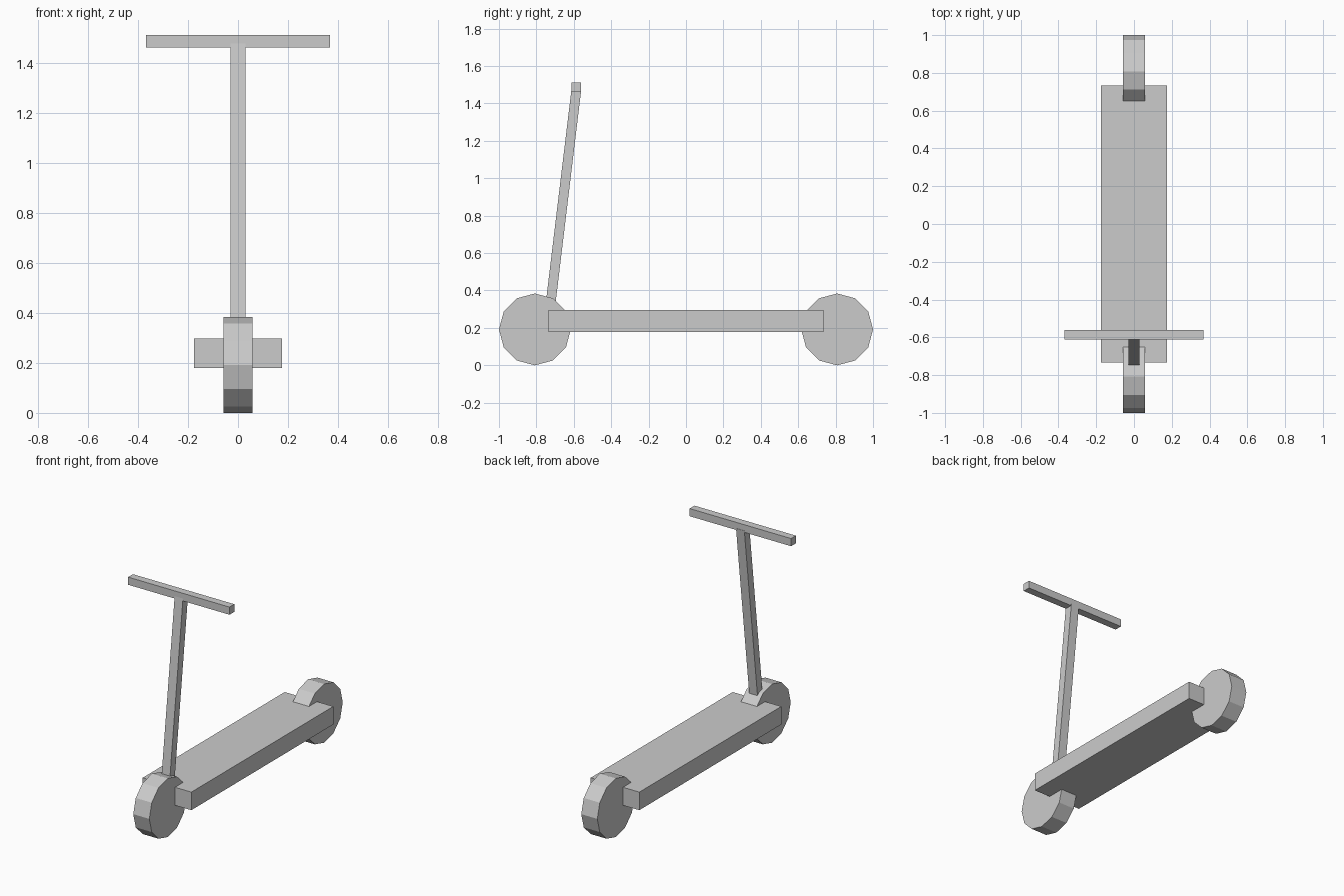
import bpy
import math
from mathutils import Vector

cube = bpy.data.objects.get("Cube")
if cube:
    bpy.data.objects.remove(cube, do_unlink=True)

# One plain grey for the whole scooter
grey = bpy.data.materials.new("light grey")
grey.use_nodes = True
colour = (0.6, 0.6, 0.6, 1)
grey.diffuse_color = colour
grey.node_tree.nodes["Principled BSDF"].inputs["Base Color"].default_value = colour


def finish(name):
    ob = bpy.context.object
    ob.name = name
    ob.data.materials.append(grey)
    return ob


def box(name, centre, size, tilt=0):
    bpy.ops.mesh.primitive_cube_add(size=1, location=centre, rotation=(tilt, 0, 0))
    ob = finish(name)
    ob.scale = size
    return ob


# Wheels: twelve-sided discs on a sideways axle, with a corner pointing straight up
RADIUS = 0.192
for name, side in (("front_wheel", -1), ("rear_wheel", 1)):
    bpy.ops.mesh.primitive_cylinder_add(
        vertices=12, radius=RADIUS, depth=0.116,
        location=(0, side * (1 - RADIUS), RADIUS), rotation=(0, math.pi / 2, 0))
    finish(name)

# Deck
box("deck", (0, 0, 0.238), (0.352, 1.468, 0.118))

# Steering stem, leaning back from the front wheel to the handlebar
bottom, top = Vector((0, -0.724, 0.33)), Vector((0, -0.586, 1.476))
lean = top - bottom
box("stem", (bottom + top) / 2, (0.06, 0.052, lean.length),
    -math.atan2(lean.y, lean.z))

# Handlebar
box("handlebar", (0, -0.587, 1.487), (0.734, 0.05, 0.05))
